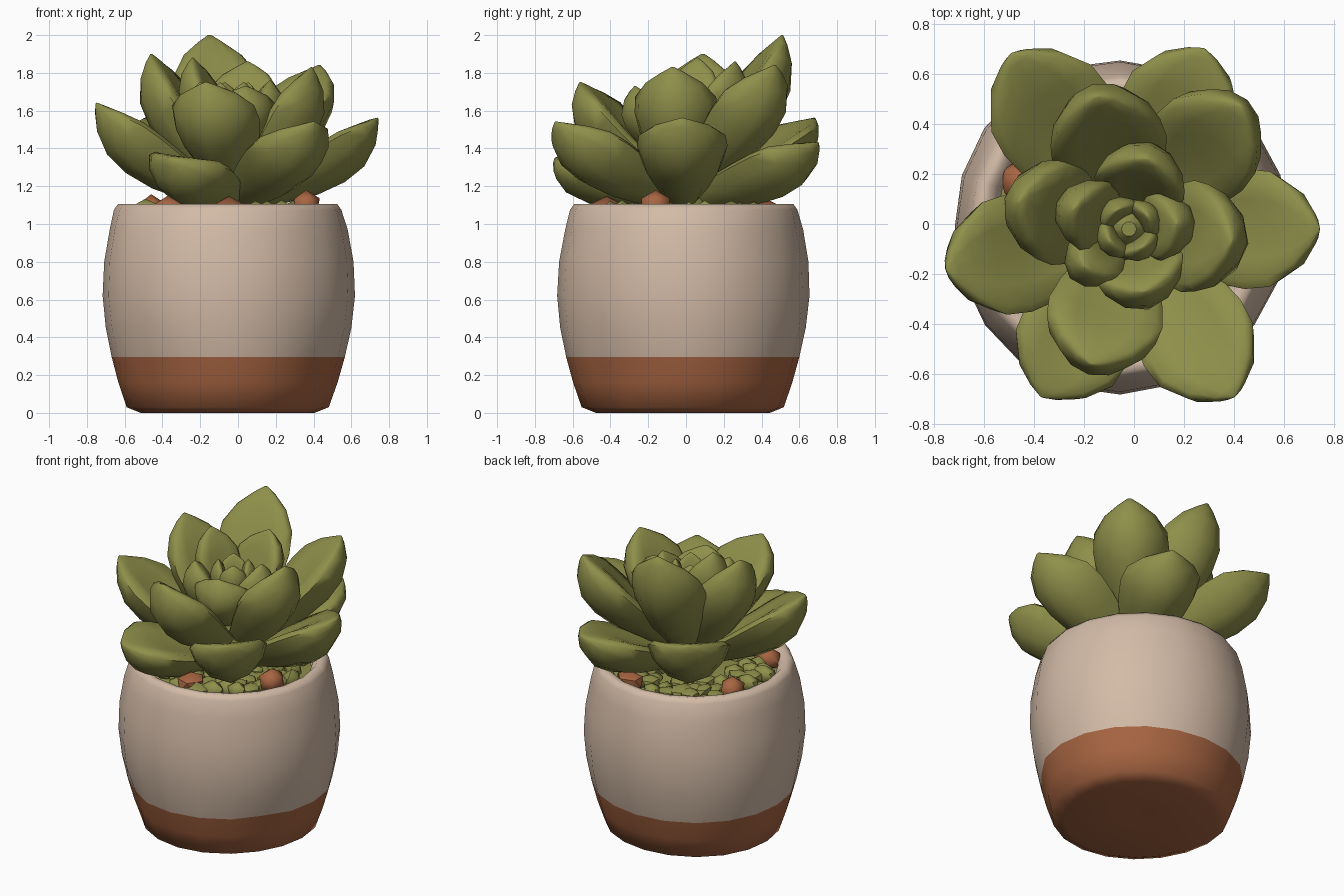
import bpy, bmesh, math, random
from mathutils import Vector

random.seed(4)
if "Cube" in bpy.data.objects:
    bpy.data.objects.remove(bpy.data.objects["Cube"], do_unlink=True)


def make_material(name, rgb):
    m = bpy.data.materials.new(name)
    m.use_nodes = True
    m.diffuse_color = (*rgb, 1)
    m.node_tree.nodes["Principled BSDF"].inputs["Base Color"].default_value = (*rgb, 1)
    return m


GREEN = make_material("leaf green", (0.27, 0.275, 0.068))
CREAM = make_material("cream glaze", (0.65, 0.495, 0.385))
CLAY = make_material("terracotta", (0.39, 0.13, 0.054))


def finish(name, bm, mats, angle=50):
    bmesh.ops.recalc_face_normals(bm, faces=bm.faces)
    me = bpy.data.meshes.new(name)
    bm.to_mesh(me)
    bm.free()
    for m in mats:
        me.materials.append(m)
    ob = bpy.data.objects.new(name, me)
    bpy.context.collection.objects.link(ob)
    bpy.ops.object.select_all(action='DESELECT')
    ob.select_set(True)
    bpy.context.view_layer.objects.active = ob
    bpy.ops.object.shade_smooth_by_angle(angle=math.radians(angle))
    return ob


def loft(bm, rings):
    """Skin a list of closed point rings and cap both ends."""
    loops = [[bm.verts.new(p) for p in r] for r in rings]
    n = len(loops[0])
    for a, b in zip(loops, loops[1:]):
        for i in range(n):
            j = (i + 1) % n
            bm.faces.new((a[i], a[j], b[j], b[i]))
    bm.faces.new(loops[0])
    bm.faces.new(loops[-1])


def circle(centre, r, z, n):
    return [centre + Vector((r * math.cos(math.tau * i / n), r * math.sin(math.tau * i / n), z))
            for i in range(n)]


# Pot: hand-formed wall, dipped base, rolled rim and inside wall
POT = Vector((-0.055, -0.012, 0))
PROFILE = [(0.06, 0.03), (0.46, 0.0), (0.535, 0.03), (0.58, 0.16), (0.617, 0.295),
           (0.65, 0.45), (0.668, 0.62), (0.66, 0.8), (0.63, 0.97), (0.602, 1.075),
           (0.58, 1.106), (0.54, 1.1), (0.505, 1.06), (0.49, 0.97)]
SIDES = 20
rings = []
for r, z in PROFILE:
    ring = circle(POT, r, z, SIDES)
    for i, p in enumerate(ring):
        a = math.tau * i / SIDES
        lump = 1 + 0.01 * math.sin(3 * a + 2 * z) * (z < 1)
        if 0.1 < z < 0.4 and i in (13, 18):
            lump -= 0.03
        p.xy = POT.xy + (p.xy - POT.xy) * lump
    rings.append(ring)
bm = bmesh.new()
loft(bm, rings)
for f in bm.faces:
    f.material_index = 1 if f.calc_center_median().z < 0.29 else 0
finish("pot", bm, [CREAM, CLAY], 75)

# Soil just under the rim
bm = bmesh.new()
loft(bm, [circle(POT, r, z, SIDES) for r, z in ((0.51, 0.98), (0.5, 1.02), (0.2, 1.06))])
finish("soil", bm, [GREEN])


# Pebbles scattered on the soil
def add_pebble(bm, x, y, z, size):
    made = bmesh.ops.create_icosphere(bm, subdivisions=1, radius=size)["verts"]
    sx, sy, sz = (random.uniform(0.8, 1.25) for _ in range(3))
    for v in made:
        v.co = Vector((v.co.x * sx + x, v.co.y * sy + y, v.co.z * sz * 0.8 + z))


bm = bmesh.new()
for k in range(60):
    a = math.tau * k * 0.382
    r = 0.2 + 0.25 * math.sqrt(k / 60)
    add_pebble(bm, POT.x + r * math.cos(a), POT.y + r * math.sin(a),
               random.uniform(1.04, 1.075), random.uniform(0.05, 0.075))
finish("green_pebbles", bm, [GREEN], 45)

bm = bmesh.new()
for x, y, z in [(-0.05, -0.42, 1.075), (-0.37, -0.32, 1.07), (0.36, -0.16, 1.1),
                (0.12, 0.42, 1.075), (-0.46, 0.17, 1.075)]:
    add_pebble(bm, x, y, z, 0.083)
finish("clay_pebbles", bm, [CLAY], 45)

# Leaves: plump, cupped, lofted along a bowed spine
HEART = Vector((-0.02, -0.02, 0))
SHAPE = [(0, 0.42), (0.2, 0.66), (0.4, 0.9), (0.57, 1.0), (0.72, 0.96),
         (0.86, 0.67), (0.95, 0.3), (1, 0.04)]
POINTS = 12


def add_leaf(name, tip, width, base_z, thick, cup, bow, roll=0):
    tip = Vector(tip)
    out = Vector((tip.x - HEART.x, tip.y - HEART.y, 0))
    base = HEART + out.normalized() * 0.03 + Vector((0, 0, base_z))
    ctrl = base + (tip - base) * bow[0]
    ctrl.z = base.z + (tip.z - base.z) * bow[1]
    across = Vector((-out.y, out.x, roll * out.length)).normalized()
    rings = []
    for u, w in SHAPE:
        p = base * (1 - u) ** 2 + ctrl * 2 * u * (1 - u) + tip * u * u
        tangent = ((ctrl - base) * (1 - u) + (tip - ctrl) * u).normalized()
        side = (across - tangent * across.dot(tangent)).normalized()
        up = tangent.cross(side)
        if up.z < 0:
            up = -up
        ring = []
        for i in range(POINTS):
            a = math.tau * i / POINTS
            c, s = math.cos(a), math.sin(a)
            lift = s * thick * w * (0.65 if s > 0 else 0.8)
            lift += cup * width * w * (c * c - 0.3) * (1 - u ** 6)
            ring.append(p + side * (c * w * width / 2) + up * lift)
        rings.append(ring)
    bm = bmesh.new()
    loft(bm, rings)
    finish(name, bm, [GREEN], 60)


def add_whorl(name, leaves, *form):
    for k, (tip, width, *roll) in enumerate(leaves):
        add_leaf(f"{name}_{k + 1}", tip, width, *form, *roll)


add_whorl("outer_leaf", [
    ((0.74, -0.02, 1.56), 0.48), ((0.40, -0.69, 1.54), 0.47, 0.1),
    ((-0.37, -0.69, 1.35), 0.47, -0.15), ((-0.75, -0.18, 1.64), 0.48),
    ((-0.49, 0.68, 1.56), 0.5), ((0.28, 0.70, 1.43), 0.48)],
    1.13, 0.15, 0.23, (0.66, 0.38))

add_whorl("middle_leaf", [
    ((0.43, 0.47, 1.84), 0.46), ((-0.15, 0.51, 2.0), 0.47), ((-0.46, 0.09, 1.9), 0.43),
    ((-0.17, -0.56, 1.75), 0.47), ((0.39, -0.07, 1.83), 0.45)],
    1.2, 0.16, 0.23, (0.76, 0.48))

add_whorl("inner_leaf", [
    ((0.04, -0.27, 1.73), 0.37), ((0.05, 0.26, 1.86), 0.37),
    ((-0.24, 0.06, 1.88), 0.3), ((0.17, 0.0, 1.76), 0.28), ((-0.2, -0.17, 1.75), 0.26)],
    1.35, 0.12, 0.24, (0.85, 0.48))

# Tight bud in the middle
bud = [(HEART + Vector((0.09 * math.cos(a), 0.09 * math.sin(a), 1.75)), 0.18)
       for a in (0.6 + math.tau * k / 4 for k in range(4))]
add_whorl("bud_leaf", bud, 1.45, 0.06, 0.2, (1.0, 0.5))

# Stem that carries the rosette
bm = bmesh.new()
loft(bm, [circle(HEART, r, z, 10) for r, z in ((0.16, 1.0), (0.19, 1.25), (0.15, 1.5), (0.03, 1.66))])
finish("stem", bm, [GREEN])
